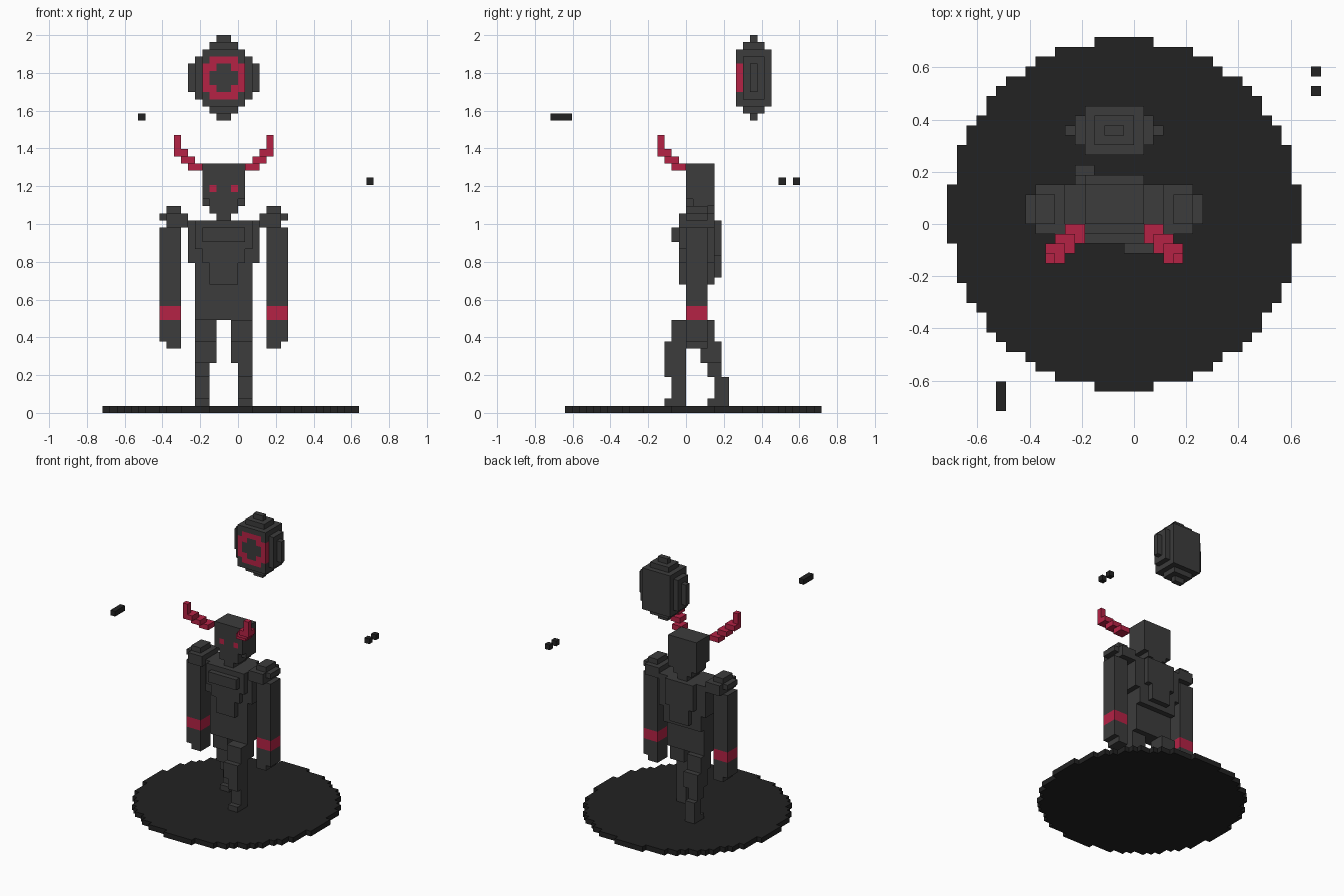
import bpy, bmesh
from itertools import product
from mathutils import Vector

if "Cube" in bpy.data.objects:
    bpy.data.objects.remove(bpy.data.objects["Cube"], do_unlink=True)

UNIT = 2 / 53          # edge of one block
MID = -2               # the figure's centre line, in blocks
taken = set()          # blocks already used, so parts never overlap


def material(name, colour):
    mat = bpy.data.materials.new(name)
    mat.use_nodes = True
    rgba = (*colour, 1)
    mat.diffuse_color = rgba
    mat.node_tree.nodes["Principled BSDF"].inputs["Base Color"].default_value = rgba
    return mat


charcoal = material("charcoal", (0.045, 0.045, 0.045))
black = material("black", (0.016, 0.016, 0.016))
crimson = material("crimson", (0.46, 0.016, 0.06))


def box(xs, ys, zs):
    """All blocks inside the given half-open ranges."""
    return set(product(range(*xs), range(*ys), range(*zs)))


def boxes(*specs):
    return set().union(*(box(*s) for s in specs))


def mirrored(cells):
    return {(2 * MID - 1 - x, y, z) for x, y, z in cells}


def build(name, cells, mat):
    """Make one mesh from the outer faces of a set of blocks."""
    cells = cells - taken
    taken.update(cells)
    bm = bmesh.new()
    verts = {}

    def vert(p):
        key = tuple(p)
        if key not in verts:
            verts[key] = bm.verts.new([c * UNIT for c in key])
        return verts[key]

    for cell in sorted(cells):
        for axis in range(3):
            u, v = [Vector([int(i == (axis + s) % 3) for i in range(3)]) for s in (1, 2)]
            for side in (0, 1):
                near = list(cell)
                near[axis] += 2 * side - 1
                if tuple(near) in cells:
                    continue
                corner = Vector(cell)
                corner[axis] += side
                ring = [corner, corner + u, corner + u + v, corner + v]
                if not side:
                    ring.reverse()
                bm.faces.new([vert(p) for p in ring])
    mesh = bpy.data.meshes.new(name)
    bm.to_mesh(mesh)
    bm.free()
    mesh.materials.append(mat)
    obj = bpy.data.objects.new(name, mesh)
    bpy.context.collection.objects.link(obj)


def pair(name, cells, mat):
    build("right_" + name, cells, mat)
    build("left_" + name, mirrored(cells), mat)


# Round base
build("base", {(x, y, 0) for x in range(-19, 17) for y in range(-17, 19)
               if (x + 1.5) ** 2 + (y - 0.5) ** 2 < 316}, black)

# Floating disc with a ring on its front
disc, ring = set(), set()
for x, y, z in box((-7, 3), (7, 12), (41, 53)):
    dx, dy, dz = abs(x + 1.5 - 0 + 1), abs(y - 9), abs(z - 46.5)
    dx = abs(x + 0.5 - MID)
    if dx < min(5 - dy, 6.5 - dz) and dz < 6 - dy:
        disc.add((x, y, z))
        outer = max(dx, dz) < 3 and dx + dz < 5
        inner = max(dx, dz) < 2 and dx + dz < 3
        if y == 7 and outer and not inner:
            ring.add((x, y, z))
build("disc_ring", ring, crimson)
build("floating_disc", disc, charcoal)

# Stepped horns
horn = box((-9, -8), (-4, -3), (37, 39))
for k in range(3):
    horn |= box((-7 - k, -5 - k), (-2 - k, -k), (34 + k, 35 + k))
pair("horn", horn, crimson)

# Head
pair("eye", box((-4, -3), (0, 1), (31, 32)), crimson)
build("head", boxes(((-5, 1), (0, 4), (30, 35)),
                    ((-4, 0), (0, 4), (28, 30)),
                    ((-5, 1), (1, 4), (29, 30))), charcoal)
build("neck", box((-3, -1), (0, 4), (27, 28)), charcoal)

# Torso
build("chest", boxes(((-7, 3), (0, 4), (21, 27)),
                     ((-6, 2), (-1, 4), (23, 27)),
                     ((-5, 1), (-1, 4), (21, 23)),
                     ((-5, 1), (-2, 0), (24, 26))), charcoal)
build("back", boxes(((-5, 1), (4, 5), (22, 27)),
                    ((-4, 0), (4, 5), (19, 22))), charcoal)
build("waist", boxes(((-6, 2), (0, 4), (18, 21)),
                     ((-4, 0), (-1, 0), (18, 21))), charcoal)
build("hips", box((-6, 2), (0, 3), (13, 18)), charcoal)

# Shoulders and arms
pair("shoulder", boxes(((-10, -7), (-1, 4), (26, 28)),
                       ((-11, -10), (0, 3), (27, 28)),
                       ((-10, -8), (0, 3), (28, 29))), charcoal)
pair("arm", box((-11, -8), (0, 3), (15, 26)), charcoal)
pair("wristband", box((-11, -8), (0, 3), (13, 15)), crimson)
pair("hand", boxes(((-11, -8), (0, 3), (10, 13)),
                   ((-10, -8), (0, 3), (9, 10))), charcoal)

# Legs in mid-stride
build("front_leg", boxes(((-1, 2), (-2, 2), (10, 13)),
                         ((-1, 2), (-3, 0), (7, 10)),
                         ((0, 2), (-3, 0), (5, 7)),
                         ((0, 2), (-2, 0), (2, 5))), charcoal)
build("front_foot", box((0, 2), (-3, 0), (1, 2)), charcoal)
build("rear_leg", boxes(((-6, -3), (1, 4), (10, 13)),
                        ((-6, -3), (2, 5), (7, 10)),
                        ((-6, -4), (3, 5), (5, 7)),
                        ((-6, -4), (4, 6), (2, 5))), charcoal)
build("rear_foot", box((-6, -4), (3, 6), (1, 2)), charcoal)

# Small floating fragments
build("floating_bar", box((-14, -13), (-19, -16), (41, 42)), black)
for i, y in enumerate((13, 15)):
    build(f"floating_block_{i}", box((18, 19), (y, y + 1), (32, 33)), black)
